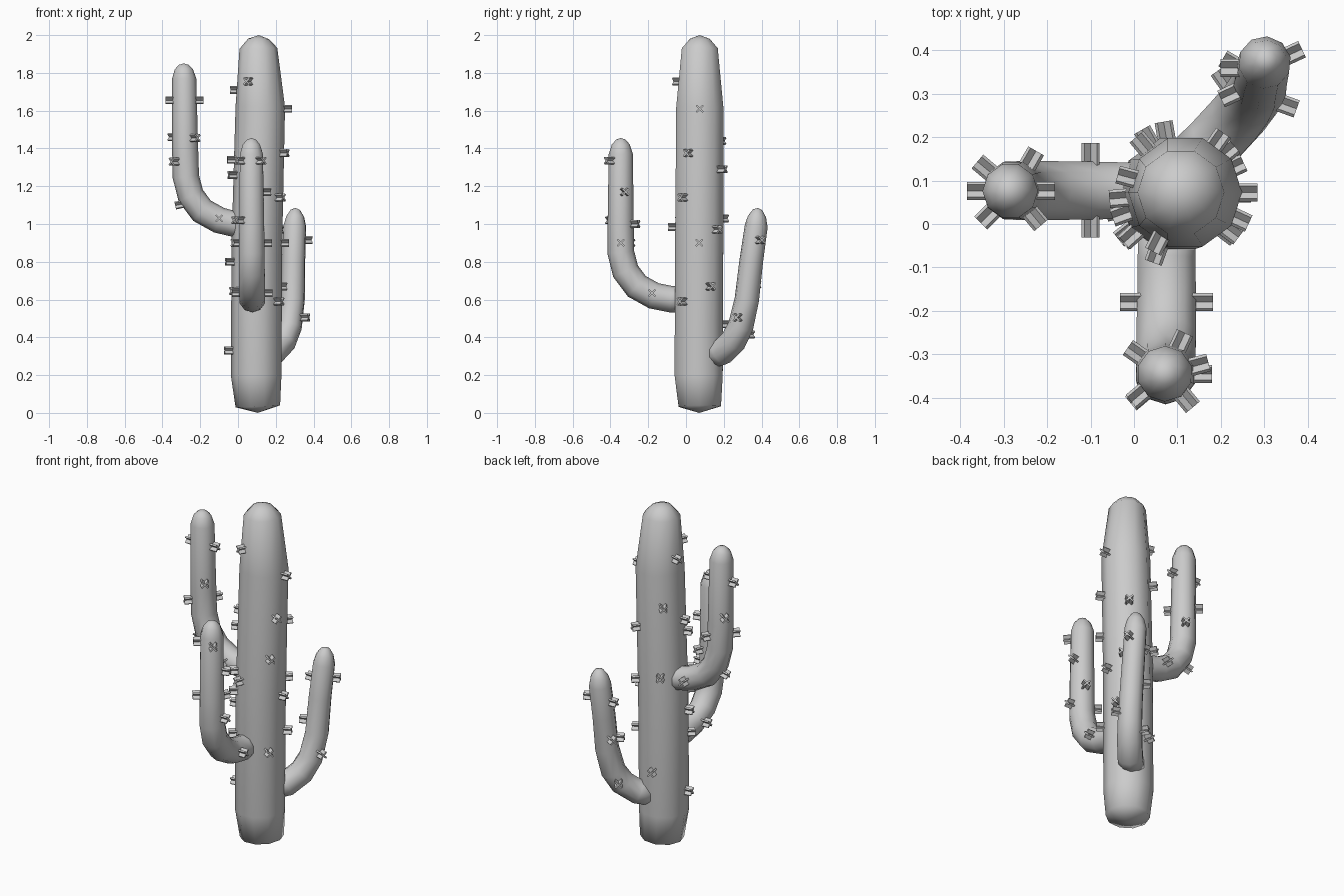
import bpy, bmesh, math
from mathutils import Vector

SIDES = 10


def tube(name, rings):
    """Skin a round tube through (x, y, z, radius); radius 0 makes a tip."""
    bm = bmesh.new()
    pts = [Vector(r[:3]) for r in rings]
    n = len(pts)
    loops, u = [], None
    for i, (p, r) in enumerate(zip(pts, rings)):
        t = (pts[min(i + 1, n - 1)] - pts[max(i - 1, 0)]).normalized()
        if u is None:
            ref = Vector((0, 0, 1)) if abs(t.z) < 0.8 else Vector((1, 0, 0))
            u = ref
        u = (u - t * u.dot(t)).normalized()
        v = t.cross(u)
        if r[3] == 0:
            loops.append([bm.verts.new(p)])
        else:
            loops.append([bm.verts.new(p + r[3] * (math.cos(a) * u + math.sin(a) * v))
                          for a in (2 * math.pi * k / SIDES for k in range(SIDES))])
    for a, b in zip(loops, loops[1:]):
        for k in range(SIDES):
            m = (k + 1) % SIDES
            if len(a) == 1:
                bm.faces.new((a[0], b[m], b[k]))
            elif len(b) == 1:
                bm.faces.new((a[k], a[m], b[0]))
            else:
                bm.faces.new((a[k], a[m], b[m], b[k]))
    if len(loops[0]) > 1:
        bm.faces.new(loops[0][::-1])
    bmesh.ops.recalc_face_normals(bm, faces=bm.faces)
    for f in bm.faces:
        f.smooth = True
    finish(name, bm)


def finish(name, bm):
    me = bpy.data.meshes.new(name)
    bm.to_mesh(me)
    bm.free()
    bpy.context.collection.objects.link(bpy.data.objects.new(name, me))


def spine(bm, pos, d):
    """Two thin crossed plates sticking out along d."""
    d = Vector(d).normalized()
    side = d.cross(Vector((0, 0, 1))).normalized()
    up = side.cross(d)
    for s in (1, -1):
        w = (side + s * up).normalized() * 0.025
        t = d.cross(w).normalized() * 0.0045
        v = [bm.verts.new(Vector(pos) + d * l + w * a + t * b)
             for l in (-0.015, 0.036) for a, b in ((-1, -1), (1, -1), (1, 1), (-1, 1))]
        for f in ((0, 1, 2, 3), (7, 6, 5, 4), (0, 4, 5, 1), (1, 5, 6, 2), (2, 6, 7, 3), (3, 7, 4, 0)):
            bm.faces.new([v[i] for i in f])


def spines(name, axis, around, extra=()):
    """around: (z, angle) about an upright axis; extra: (position, direction)."""
    bm = bmesh.new()
    for z, ang in around:
        for a, b in zip(axis, axis[1:]):
            if a[2] <= z <= b[2]:
                f = (z - a[2]) / (b[2] - a[2])
                x, y, _, r = [p + (q - p) * f for p, q in zip(a, b)]
                d = Vector((math.cos(math.radians(ang)), math.sin(math.radians(ang)), 0))
                spine(bm, Vector((x, y, z)) + d * r, d)
                break
    for p, d in extra:
        spine(bm, p, d)
    bmesh.ops.recalc_face_normals(bm, faces=bm.faces)
    finish(name, bm)


# Trunk
trunk = [(0.105, 0.07, 0, 0), (0.105, 0.073, 0.035, 0.118), (0.096, 0.067, 0.2, 0.134),
         (0.1, 0.07, 0.9, 0.134), (0.118, 0.073, 1.62, 0.131), (0.108, 0.073, 1.93, 0.1),
         (0.109, 0.073, 1.98, 0.055), (0.11, 0.073, 2.0, 0)]
tube("trunk", trunk)
spines("trunk_spines", trunk, [
    (1.61, 0), (1.375, -25), (1.14, -37), (0.9, 0), (0.59, -37), (1.755, -117),
    (1.71, 165), (1.44, 130), (1.34, 185), (1.26, 200), (1.29, 55), (1.03, 120),
    (1.02, 222), (0.985, 250), (0.97, 40), (0.9, 222), (0.8, 195), (0.67, 25),
    (0.645, 218), (0.47, 100), (0.33, 188)])

# Left arm
left = [(0.06, 0.077, 0.995, 0.068), (-0.02, 0.077, 1.0, 0.068), (-0.1, 0.077, 1.02, 0.07),
        (-0.19, 0.077, 1.07, 0.071), (-0.25, 0.077, 1.15, 0.071), (-0.276, 0.077, 1.25, 0.07),
        (-0.28, 0.077, 1.4, 0.069), (-0.285, 0.076, 1.77, 0.064), (-0.287, 0.076, 1.82, 0.048),
        (-0.287, 0.076, 1.843, 0.025), (-0.287, 0.076, 1.85, 0)]
tube("left_arm", left)
spines("left_arm_spines", left,
       [(1.655, 180), (1.655, 0), (1.46, 140), (1.455, -50), (1.33, 225), (1.33, 60)],
       [((-0.1, 0.005, 1.03), (0, -1, 0)), ((-0.1, 0.15, 1.03), (0, 1, 0)),
        ((-0.195, 0.077, 1.115), (0.75, 0, 0.6)), ((-0.297, 0.077, 1.105), (-0.9, 0, -0.2))])

# Front arm
front = [(0.075, 0.0, 0.6, 0.068), (0.075, -0.08, 0.602, 0.07), (0.075, -0.17, 0.62, 0.071),
         (0.074, -0.26, 0.67, 0.072), (0.073, -0.32, 0.75, 0.072), (0.073, -0.345, 0.85, 0.071),
         (0.073, -0.346, 1.0, 0.069), (0.071, -0.345, 1.37, 0.064), (0.071, -0.345, 1.42, 0.048),
         (0.071, -0.345, 1.447, 0.025), (0.071, -0.345, 1.455, 0)]
tube("front_arm", front)
spines("front_arm_spines", front,
       [(1.335, -50), (1.335, 220), (1.17, 15), (1.02, 220), (1.0, 65), (0.9, 0), (0.9, 145)],
       [((0.004, -0.18, 0.635), (-1, 0, 0)), ((0.146, -0.18, 0.635), (1, 0, 0))])

# Back arm
back = [(0.13, 0.14, 0.305, 0.068), (0.185, 0.19, 0.32, 0.07), (0.24, 0.25, 0.38, 0.07),
        (0.272, 0.29, 0.46, 0.068), (0.29, 0.322, 0.6, 0.065), (0.294, 0.345, 0.8, 0.063),
        (0.301, 0.372, 0.99, 0.061), (0.303, 0.376, 1.04, 0.048), (0.304, 0.379, 1.075, 0.025),
        (0.304, 0.38, 1.085, 0)]
tube("back_arm", back)
spines("back_arm_spines", back,
       [(0.915, 25), (0.9, 180), (0.68, 150), (0.67, 205), (0.505, -20), (0.415, 125)])
